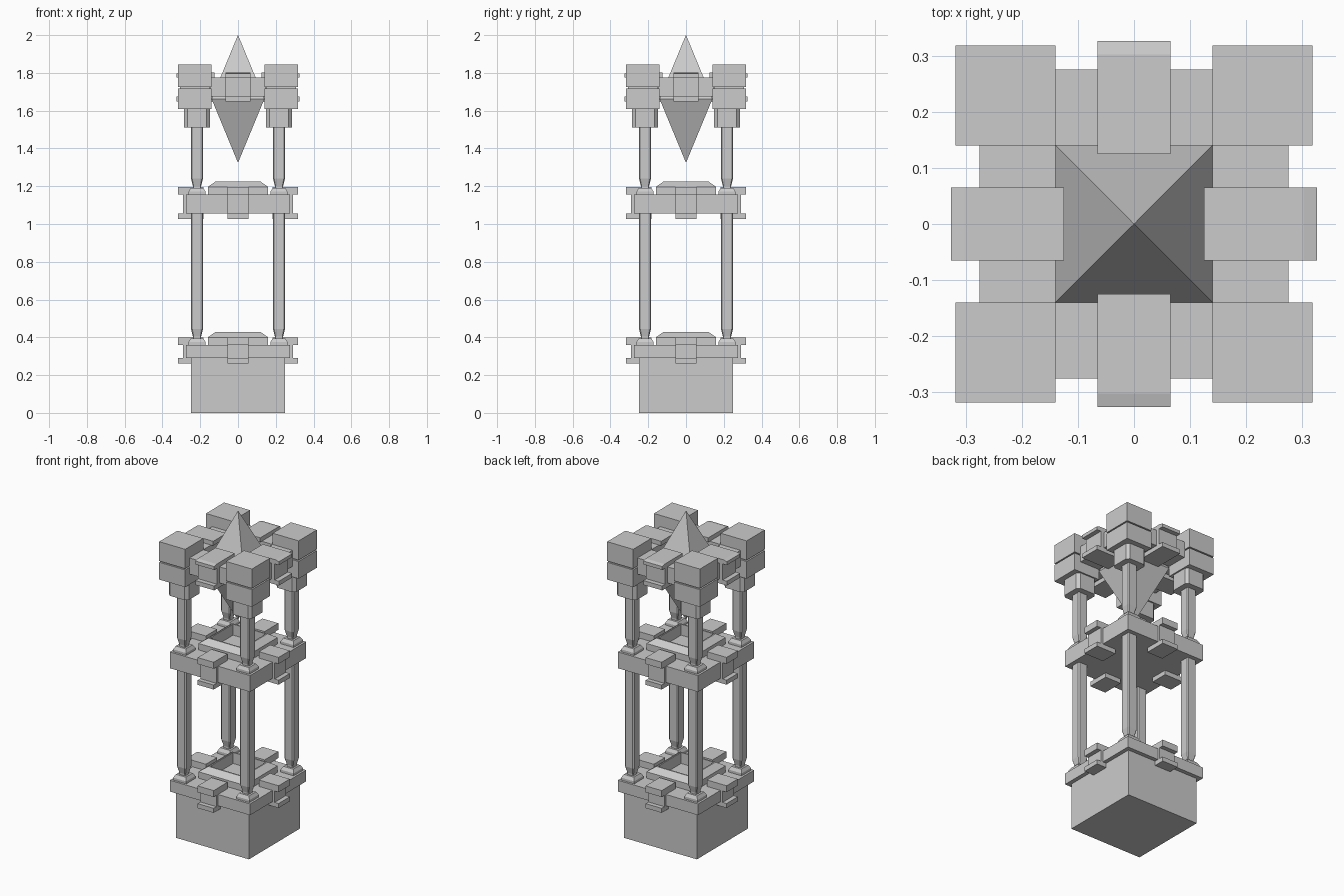
import bpy
import bmesh
from math import pi
from mathutils import Matrix, Vector

cube = bpy.data.objects.get("Cube")
if cube:
    bpy.data.objects.remove(cube, do_unlink=True)

stone = bpy.data.materials.new("grey_stone")
stone.use_nodes = True
GREY = (0.6, 0.6, 0.6, 1)
stone.diffuse_color = GREY
stone.node_tree.nodes["Principled BSDF"].inputs["Base Color"].default_value = GREY


def finish(name, bm):
    bmesh.ops.recalc_face_normals(bm, faces=bm.faces)
    mesh = bpy.data.meshes.new(name)
    bm.to_mesh(mesh)
    bm.free()
    mesh.materials.append(stone)
    obj = bpy.data.objects.new(name, mesh)
    bpy.context.collection.objects.link(obj)
    return obj


def box(name, lo, hi):
    lo, hi = Vector(lo), Vector(hi)
    bm = bmesh.new()
    bmesh.ops.create_cube(bm, size=1)
    for v in bm.verts:
        v.co = (lo + hi) / 2 + v.co * (hi - lo)
    return finish(name, bm)


def loft(name, rings, chamfer=0.0, center=(0, 0), closed=False):
    """Stack square rings (half size, z), optionally with cut corners."""
    bm = bmesh.new()
    loops = []
    for half, z in rings:
        c = half * chamfer
        pts = []
        for q in range(4):
            turn = Matrix.Rotation(q * pi / 2, 2)
            corner = [(half, half - c), (half - c, half)] if c else [(half, half)]
            pts += [turn @ Vector(p) for p in corner]
        loops.append([bm.verts.new((p.x + center[0], p.y + center[1], z)) for p in pts])
    pairs = list(zip(loops, loops[1:]))
    if closed:
        pairs.append((loops[-1], loops[0]))
    else:
        bm.faces.new(loops[0])
        bm.faces.new(loops[-1])
    for a, b in pairs:
        for i in range(len(a)):
            j = (i + 1) % len(a)
            bm.faces.new((a[i], a[j], b[j], b[i]))
    return finish(name, bm)


def clamp(name, half, inner, outer, spine, bottom, low, high, top, slope=0.0):
    """C-shaped clamp gripping the front edge, made by extruding its profile."""
    profile = [(inner, top), (outer - 0.024, top), (outer, top - slope), (outer, high),
               (spine, high), (spine, low), (outer, low), (outer, bottom),
               (inner, bottom), (inner, low), (0.25, low), (0.25, high), (inner, high)]
    bm = bmesh.new()
    face = bm.faces.new([bm.verts.new((-half, -y, z)) for y, z in profile])
    ext = bmesh.ops.extrude_face_region(bm, geom=[face])["geom"]
    moved = [g for g in ext if isinstance(g, bmesh.types.BMVert)]
    bmesh.ops.translate(bm, verts=moved, vec=(2 * half, 0, 0))
    return finish(name, bm)


def four_sides(obj):
    """Repeat an object on the other three sides."""
    for q in range(1, 4):
        copy = obj.copy()
        copy.name = f"{obj.name}_{q + 1}"
        copy.matrix_world = Matrix.Rotation(q * pi / 2, 4, "Z")
        bpy.context.collection.objects.link(copy)


# Base and the two platforms, each with a raised frame and four clamps
box("base_block", (-0.25, -0.25, 0), (0.25, 0.25, 0.295))
for level, low, high in (("lower", 0.29, 0.36), ("middle", 1.055, 1.156)):
    box(level + "_plate", (-0.275, -0.275, low), (0.275, 0.275, high))
    loft(level + "_frame", [(0.16, high - 0.005), (0.16, high + 0.04), (0.12, high + 0.068),
                            (0.112, high + 0.068), (0.112, high - 0.005)], closed=True)
    four_sides(clamp(level + "_clamp", 0.055, 0.182, 0.317, 0.29,
                     low - 0.028, low, high, high + 0.04))

# Corner columns: feet, tapered posts, collars and paired capital blocks
P = 0.217
for level, z, top in (("lower", 0.36, 1.06), ("upper", 1.156, 1.52)):
    four_sides(loft(level + "_foot", [(0.045, z - 0.005), (0.045, z + 0.015), (0.034, z + 0.034)],
                    center=(P, P)))
    four_sides(loft(level + "_post", [(0.022, z + 0.03), (0.022, z + 0.045),
                                      (0.032, z + 0.085), (0.032, top)],
                    chamfer=0.2, center=(P, P)))
four_sides(loft("collar", [(0.068, 1.51), (0.068, 1.615)], chamfer=0.25, center=(P, P)))
four_sides(box("capital_lower", (0.14, 0.14, 1.61), (0.318, 0.318, 1.717)))
four_sides(box("capital_core", (0.15, 0.15, 1.71), (0.308, 0.308, 1.73)))
four_sides(box("capital_upper", (0.14, 0.14, 1.725), (0.318, 0.318, 1.845)))

# Top beams joining the capitals, with clamps
four_sides(box("top_beam", (-0.145, -0.275, 1.675), (0.145, -0.14, 1.775)))
four_sides(clamp("top_clamp", 0.065, 0.125, 0.326, 0.297, 1.648, 1.675, 1.775, 1.802, 0.006))

# Crystal held between the beams
loft("crystal", [(0.0005, 1.325), (0.14, 1.6625), (0.0005, 2.0)])
